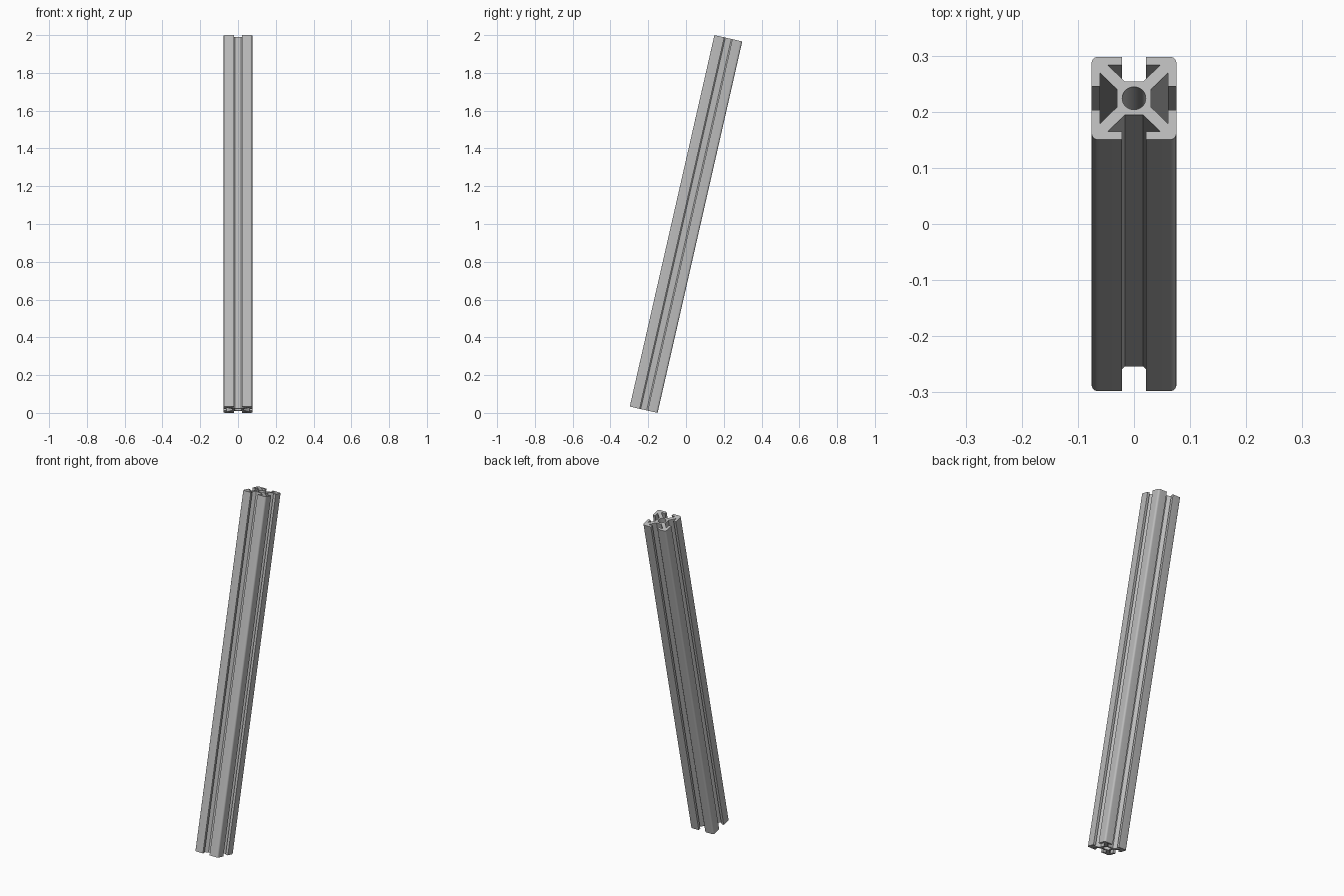
import bpy
import math
from mathutils import Vector, Matrix

cube = bpy.data.objects.get("Cube")
if cube:
    bpy.data.objects.remove(cube, do_unlink=True)

HALF = 0.0755        # half width of the square section
LIP = 0.0605         # inner face of the slot lips
SLOT = 0.0217        # half width of the slot opening
POCKET = 0.0465      # half width of the slot pocket behind the lips
FLOOR = 0.0303       # distance of the slot floor from the axis
FLOOR_HALF = 0.0161  # half width of the slot floor
BORE = 0.021         # radius of the centre bore
RADIUS = 0.011       # rounding of the outer corners
TILT = math.radians(12.84)
LENGTH = (2 - 2 * HALF * math.sin(TILT)) / math.cos(TILT)

# Plain aluminium colour
aluminium = bpy.data.materials.new("aluminium_grey")
aluminium.use_nodes = True
grey = (0.5, 0.5, 0.5, 1)
aluminium.diffuse_color = grey
aluminium.node_tree.nodes["Principled BSDF"].inputs["Base Color"].default_value = grey


def arc(centre, radius, start, end, steps):
    return [(centre + radius * math.cos(start + (end - start) * i / steps),
             centre + radius * math.sin(start + (end - start) * i / steps))
            for i in range(steps + 1)]


# One corner of the section, from one slot floor to the next
side = [(FLOOR, FLOOR_HALF), (LIP, POCKET), (LIP, SLOT), (HALF, SLOT)]
corner = side + arc(HALF - RADIUS, RADIUS, 0, math.pi / 2, 6)
corner += [(y, x) for x, y in reversed(side)]

# Four corners make the outline
outline = []
for quarter in range(4):
    turn = Matrix.Rotation(quarter * math.pi / 2, 2)
    outline += [turn @ Vector(p) for p in corner]
bore = arc(0, BORE, 0, 2 * math.pi, 32)[:-1]

# Extrude the filled section along the rail
curve = bpy.data.curves.new("slotted_rail", "CURVE")
curve.dimensions = "2D"
curve.fill_mode = "BOTH"
curve.extrude = LENGTH / 2
for loop in (outline, bore):
    spline = curve.splines.new("POLY")
    spline.points.add(len(loop) - 1)
    for point, (x, y) in zip(spline.points, loop):
        point.co = (x, y, 0, 1)
    spline.use_cyclic_u = True
curve.materials.append(aluminium)

rail = bpy.data.objects.new("slotted_rail", curve)
bpy.context.collection.objects.link(rail)
bpy.ops.object.select_all(action="DESELECT")
rail.select_set(True)
bpy.context.view_layer.objects.active = rail
bpy.ops.object.convert(target="MESH")
rail = bpy.context.object

# Weld the caps to the walls and make the normals face outward
bpy.ops.object.mode_set(mode="EDIT")
bpy.ops.mesh.select_all(action="SELECT")
bpy.ops.mesh.remove_doubles(threshold=0.0001)
bpy.ops.mesh.normals_make_consistent(inside=False)
bpy.ops.object.mode_set(mode="OBJECT")
bpy.ops.object.shade_smooth_by_angle(angle=math.radians(30))

# Lean the rail backward
rail.rotation_euler = (-TILT, 0, 0)
rail.location = (0, 0, 1)
